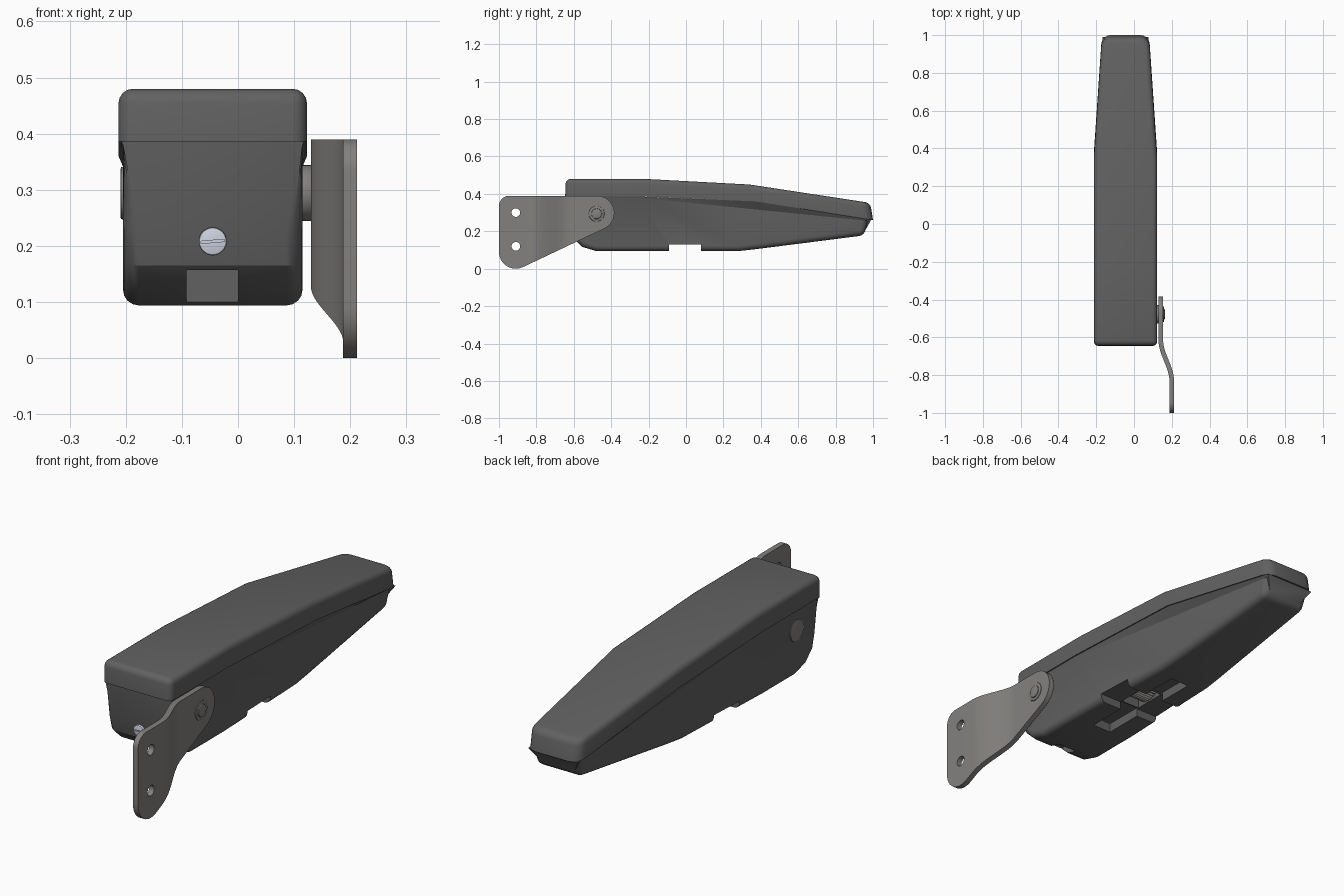
import bpy, bmesh, math
from mathutils import Matrix, Vector

if "Cube" in bpy.data.objects:
    bpy.data.objects.remove(bpy.data.objects["Cube"])

CX = -0.045  # centre line of the housing


def mat(name, rgb):
    m = bpy.data.materials.new(name)
    m.diffuse_color = (*rgb, 1)
    m.use_nodes = True
    m.node_tree.nodes["Principled BSDF"].inputs["Base Color"].default_value = m.diffuse_color
    return m


DARK = mat("dark_plastic", (0.12, 0.12, 0.12))
STEEL = mat("steel", (0.23, 0.22, 0.21))
PALE = mat("pale_metal", (0.62, 0.65, 0.74))


def finish(name, bm, material=None):
    bmesh.ops.recalc_face_normals(bm, faces=bm.faces)
    me = bpy.data.meshes.new(name)
    bm.to_mesh(me)
    bm.free()
    ob = bpy.data.objects.new(name, me)
    bpy.context.collection.objects.link(ob)
    if material:
        me.materials.append(material)
    return ob


def smooth(ob, deg=30):
    bpy.ops.object.select_all(action='DESELECT')
    ob.select_set(True)
    bpy.context.view_layer.objects.active = ob
    bpy.ops.object.shade_smooth_by_angle(angle=math.radians(deg))


def boolean(ob, cutter, op='DIFFERENCE'):
    m = ob.modifiers.new("cut", 'BOOLEAN')
    m.operation, m.solver, m.object = op, 'EXACT', cutter
    bpy.context.view_layer.objects.active = ob
    bpy.ops.object.modifier_apply(modifier=m.name)
    bpy.data.objects.remove(cutter)


def loft(rings):
    bm = bmesh.new()
    vs = [[bm.verts.new(p) for p in r] for r in rings]
    n = len(rings[0])
    for a, b in zip(vs, vs[1:]):
        for i in range(n):
            bm.faces.new((a[i], a[(i + 1) % n], b[(i + 1) % n], b[i]))
    bm.faces.new(vs[0])
    bm.faces.new(vs[-1])
    bmesh.ops.recalc_face_normals(bm, faces=bm.faces)
    return bm


def round_edges(bm, r, test, seg=4):
    es = [e for e in bm.edges if e.calc_face_angle(0) > 0.6 and test(*[v.co for v in e.verts])]
    bmesh.ops.bevel(bm, geom=es, offset=r, segments=seg, profile=0.5, affect='EDGES')


def prism(name, pts, axis, lo, hi, material=None):
    """Extrude a 2D outline along x (points are y,z) or z (points are x,y)."""
    put = (lambda p, t: (t, *p)) if axis == 'x' else (lambda p, t: (*p, t))
    return finish(name, loft([[put(p, t) for p in pts] for t in (lo, hi)]), material)


def box(x0, x1, y0, y1, z0, z1):
    return prism("cutter", [(x0, y0), (x1, y0), (x1, y1), (x0, y1)], 'z', z0, z1)


def arc(cx, cy, r, a0, a1, n=12):
    return [(cx + r * math.cos(math.radians(a0 + (a1 - a0) * i / n)),
             cy + r * math.sin(math.radians(a0 + (a1 - a0) * i / n))) for i in range(n + 1)]


def disc(name, x0, x1, y, z, r, material=None, bevel=0.0):
    ob = prism(name, arc(y, z, r, 0, 348.75, 31), 'x', x0, x1, material)
    if bevel:
        bm = bmesh.new()
        bm.from_mesh(ob.data)
        round_edges(bm, bevel, lambda a, b: True, 2)
        bm.to_mesh(ob.data)
        bm.free()
    return ob


def interp(y, pts):
    for (a, va), (b, vb) in zip(pts, pts[1:]):
        if y <= b:
            return va + (vb - va) * max(0, (y - a) / (b - a))
    return pts[-1][1]


# Lid: side profile stations, full width then tapering
LID = [(-0.643, 0.48, -0.646, 0.386, 0.168), (-0.22, 0.48, -0.24, 0.386, 0.168),
       (0.34, 0.45, 0.37, 0.36, 0.168), (0.985, 0.352, 1.0, 0.26, 0.125)]
bm = loft([[(CX - h, yb, zb), (CX - h, yt, zt), (CX + h, yt, zt), (CX + h, yb, zb)]
           for yt, zt, yb, zb, h in LID])
round_edges(bm, 0.045, lambda a, b: min(a.y, b.y) > 0.9 and abs(a.z - b.z) > 0.05)
round_edges(bm, 0.026, lambda a, b: min(a.y, b.y) > -0.7 and not (
    abs(a.z - interp(a.y, [(s[2], s[3]) for s in LID])) < 0.012
    and abs(b.z - interp(b.y, [(s[2], s[3]) for s in LID])) < 0.012))
smooth(finish("lid", bm, DARK))

# Body: rings with a lip meeting the lid, a straight top line and a shaped bottom
rings = []
for yt, yb, zb in [(-0.63, -0.622, 0.23), (-0.615, -0.605, 0.165), (-0.57, -0.555, 0.117),
                   (-0.49, -0.48, 0.094), (-0.25, -0.25, 0.094), (0.28, 0.28, 0.094),
                   (0.37, 0.37, 0.104), (0.972, 0.952, 0.178)]:
    yl = 0.99 if yt > 0.9 else yt
    zl = interp(yl, [(s[2], s[3]) for s in LID])
    hl = interp(yl, [(s[2], s[4]) for s in LID]) - 0.005
    zt = interp(yt, [(-0.25, 0.38), (0.97, 0.256)])
    h = interp(yt, [(-0.25, 0.16), (0.97, 0.113)])
    rings.append([(CX - hl, yl, zl), (CX - h, yt, zt), (CX - h, yb, zb),
                  (CX + h, yb, zb), (CX + h, yt, zt), (CX + hl, yl, zl)])
bm = loft(rings)


def low(p):
    return p.z < interp(p.y, [(-0.25, 0.38), (0.95, 0.256)]) - 0.03


round_edges(bm, 0.028, lambda a, b: low(a) or low(b))
body = finish("body", bm, DARK)
# Underside: cross notch, wheel well, two pockets and the front recess
for c in [(-0.4, 0.3, -0.09, 0.08, 0, 0.13), (-0.092, 0.0, -0.08, 0.07, 0.1, 0.27),
          (-0.092, 0.0, -0.27, -0.085, 0, 0.135), (-0.092, 0.0, 0.075, 0.25, 0, 0.135),
          (-0.092, 0.0, -0.7, -0.5, 0, 0.157)]:
    boolean(body, box(*c))
smooth(body)

# Ribbed wheel in the notch
rib = []
for i in range(36):
    for k, r in ((0, 0.066), (0.5, 0.075)):
        t = (i + k) * 2 * math.pi / 36
        rib.append((-0.005 + r * math.cos(t), 0.207 + r * math.sin(t)))
prism("ribbed_wheel", rib, 'x', -0.089, -0.003, STEEL)

# Bracket: bent strip trimmed to the plate outline
path = [(0.13, -0.36)]
for i in range(17):
    t = i / 16
    path.append((0.13 + 0.0575 * t * t * (3 - 2 * t), -0.62 - 0.21 * t))
path.append((0.1875, -1.02))
strip = []
for i, p in enumerate(path):
    d = Vector(path[min(i + 1, len(path) - 1)]) - Vector(path[max(i - 1, 0)])
    n = Vector((-d.y, d.x)).normalized() * 0.0245
    strip.append((p[0] + n.x, p[1] + n.y))
bracket = prism("bracket", path + strip[::-1], 'z', -0.05, 0.45, STEEL)
outline = (arc(-0.475, 0.298, 0.092, -62, 90) + arc(-0.945, 0.335, 0.055, 90, 180)
           + arc(-0.91, 0.09, 0.09, 180, 295))
boolean(bracket, prism("cutter", outline, 'x', 0.0, 0.4), 'INTERSECT')
for z in (0.12, 0.3):
    boolean(bracket, disc("cutter", 0.1, 0.3, -0.91, z, 0.023))
smooth(bracket)

# Pivot hardware
for name, x0, x1, r, b in [("pivot_washer", 0.1, 0.132, 0.05, 0.003),
                           ("pivot_collar", 0.13, 0.158, 0.042, 0.003),
                           ("pivot_pin", 0.14, 0.163, 0.028, 0.004),
                           ("pivot_cap", -0.209, -0.19, 0.047, 0.003)]:
    smooth(disc(name, x0, x1, -0.478, 0.294, r, STEEL, b))

# Slotted screw on the front
screw = disc("front_screw", -0.632, -0.59, 0, 0, 0.025, PALE, 0.004)
slot = box(-0.64, -0.626, -0.021, 0.021, -0.002, 0.002)
slot.data.transform(Matrix.Rotation(math.radians(-5), 4, 'X'))
boolean(screw, slot)
screw.data.transform(Matrix.Translation((CX, 0, 0.208)) @ Matrix.Rotation(math.pi / 2, 4, 'Z'))
smooth(screw)
